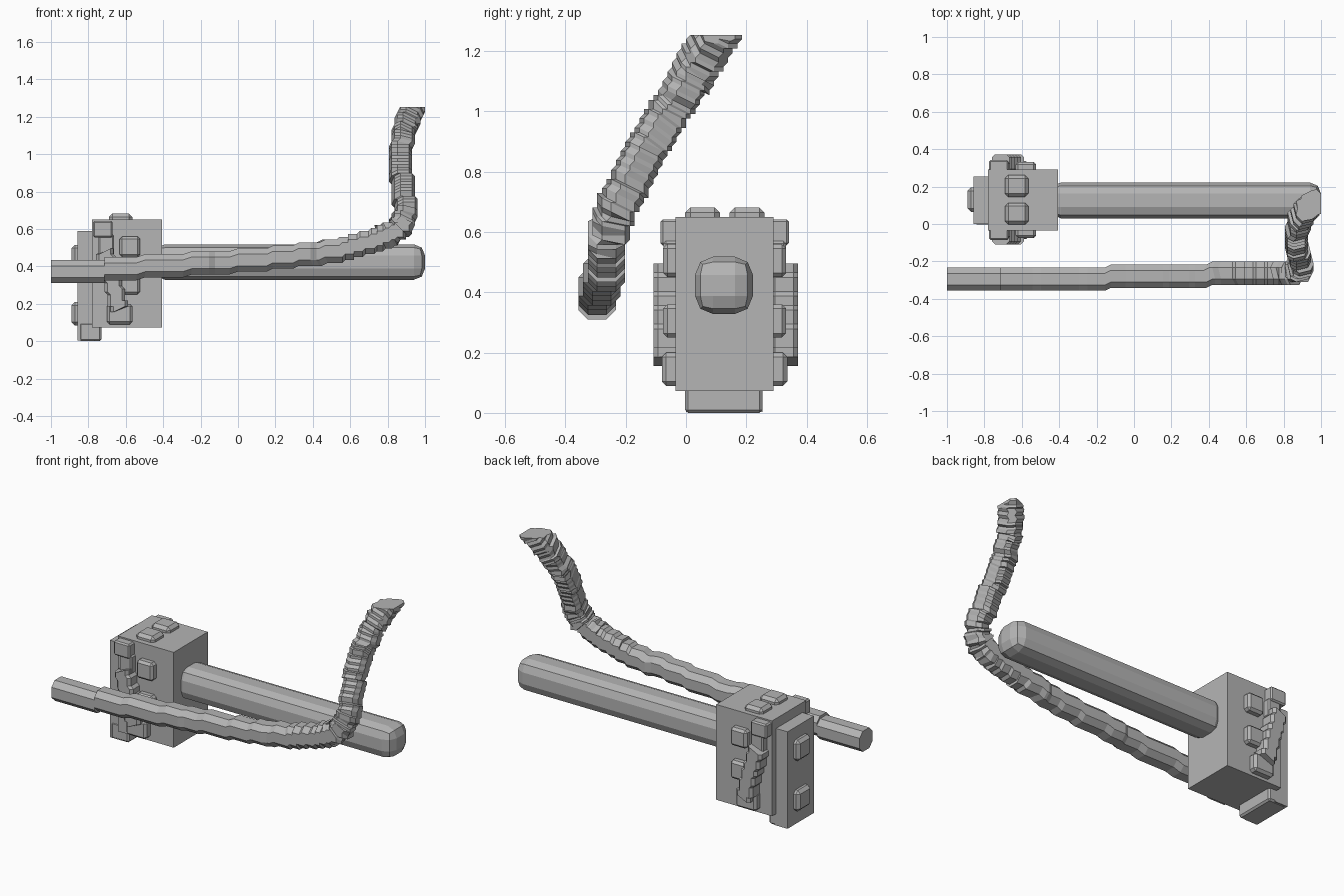
import bpy, bmesh
from mathutils import Vector

cube = bpy.data.objects.get("Cube")
if cube:
    bpy.data.objects.remove(cube, do_unlink=True)

grey = bpy.data.materials.new("plain grey")
grey.use_nodes = True
COLOUR = (0.46, 0.46, 0.46, 1)
grey.diffuse_color = COLOUR
grey.node_tree.nodes["Principled BSDF"].inputs["Base Color"].default_value = COLOUR

MID_Y = 0.128   # centre plane of the housing
STEP = 0.0155   # terrace size of the stepped surfaces


def make_object(name, bm):
    bmesh.ops.recalc_face_normals(bm, faces=bm.faces)
    mesh = bpy.data.meshes.new(name)
    bm.to_mesh(mesh)
    bm.free()
    mesh.materials.append(grey)
    obj = bpy.data.objects.new(name, mesh)
    bpy.context.collection.objects.link(obj)
    return obj


def box(name, x, y, z, bevel=0, segments=1):
    """Box between (low, high) pairs, with optional cut edges."""
    bm = bmesh.new()
    bmesh.ops.create_cube(bm, size=1)
    for v in bm.verts:
        v.co = Vector([sum(r) / 2 + c * (max(r) - min(r)) for r, c in zip((x, y, z), v.co)])
    obj = make_object(name, bm)
    if bevel:
        mod = obj.modifiers.new("cut edges", "BEVEL")
        mod.width, mod.segments = bevel, segments
    return obj


def smooth_path(points, count):
    """Catmull-Rom curve through the points."""
    p = [Vector(q) for q in points]
    p = [2 * p[0] - p[1]] + p + [2 * p[-1] - p[-2]]
    path = []
    for a, b, c, d in zip(p, p[1:], p[2:], p[3:]):
        for i in range(count):
            t = i / count
            path.append(b + t / 2 * ((c - a) + t * ((2 * a - 5 * b + 4 * c - d)
                        + t * (3 * (b - c) + d - a))))
    return path + [p[-2]]


def stepped_sweep(name, points, half_w, half_h, cut, cuts=(), count=14):
    """Sweep a cut-corner rectangle and snap it into small terraces."""
    path = smooth_path(points, count)
    w, h = half_w, half_h
    section = [(w, cut - h), (w, h - cut), (w - cut, h), (cut - w, h),
               (-w, h - cut), (-w, cut - h), (cut - w, -h), (w - cut, -h)]
    bm = bmesh.new()
    side = Vector((0, 1, 0))
    rings = []
    for i, centre in enumerate(path):
        along = (path[min(i + 1, len(path) - 1)] - path[max(i - 1, 0)]).normalized()
        side = (side - along * side.dot(along)).normalized()
        up = along.cross(side)
        middle = Vector([round(c / STEP) * STEP for c in centre])
        ring = []
        for a, b in section:
            co = middle + side * a + up * b
            ring.append(bm.verts.new([round(c / STEP) * STEP for c in co]))
        rings.append(ring)
    for r, s in zip(rings, rings[1:]):
        for k in range(8):
            n = (k + 1) % 8
            bm.faces.new((r[k], r[n], s[n], s[k]))
    bm.faces.new(rings[0])
    bm.faces.new(rings[-1])
    bmesh.ops.remove_doubles(bm, verts=bm.verts, dist=0.0005)
    for co, normal in cuts:
        bmesh.ops.bisect_plane(bm, geom=bm.verts[:] + bm.edges[:] + bm.faces[:],
                               plane_co=co, plane_no=normal, clear_outer=True)
        bmesh.ops.holes_fill(bm, edges=[e for e in bm.edges if e.is_boundary])
    return make_object(name, bm)


# Housing, end plate and foot
box("housing", (-0.78, -0.406), (-0.035, 0.291), (0.073, 0.65))
box("end_plate", (-0.857, -0.77), (0, 0.253), (0.003, 0.59))
box("foot", (-0.85, -0.73), (-0.003, 0.253), (0, 0.1), 0.01)

# Long rod with rounded corners
box("rod", (-0.45, 1), (0.03, 0.222), (0.328, 0.518), 0.06, 2)

# Buttons on the end plate and the top
for label, z in (("lower", 0.147), ("upper", 0.452)):
    box(label + "_end_button", (-0.89, -0.82), (0.065, 0.195), (z - 0.063, z + 0.063), 0.018)
for label, y in (("front", 0.055), ("back", 0.203)):
    box(label + "_top_button", (-0.69, -0.565), (y - 0.058, y + 0.058), (0.6, 0.682), 0.018)

# Matching fittings on both long sides
for label, s in (("front", -1), ("back", 1)):
    def out(d):
        return (MID_Y + s * 0.12, MID_Y + s * d)

    for level, z in (("lower", 0.305), ("upper", 0.505)):
        box(f"{label}_{level}_side_button", (-0.633, -0.523), out(0.204), (z - 0.055, z + 0.055), 0.014)
    box(label + "_top_clip", (-0.775, -0.67), out(0.213), (0.555, 0.642), 0.008)
    box(label + "_neck", (-0.745, -0.662), out(0.203), (0.46, 0.57), 0.008)
    box(label + "_bottom_clip", (-0.7, -0.563), out(0.208), (0.09, 0.2), 0.014)
    y = MID_Y + s * 0.19
    stepped_sweep(label + "_strap", [(-0.715, y, 0.48), (-0.69, y, 0.39), (-0.662, y, 0.28),
                                     (-0.635, y, 0.165)], 0.042, 0.05, 0.012, count=8)

# Long bent arm, trimmed flat at both ends
arm_path = [(-1.06, -0.295, 0.37), (-0.8, -0.295, 0.373), (-0.6, -0.293, 0.39),
            (-0.04, -0.285, 0.425), (0.44, -0.27, 0.47), (0.62, -0.265, 0.508),
            (0.77, -0.262, 0.555), (0.86, -0.255, 0.605), (0.895, -0.225, 0.69),
            (0.888, -0.183, 0.77), (0.875, -0.13, 0.88), (0.872, -0.055, 1.0),
            (0.89, 0.025, 1.13), (0.94, 0.098, 1.25), (0.98, 0.15, 1.34)]
stepped_sweep("bent_arm", arm_path, 0.062, 0.062, 0.026,
              [((-1, 0, 0), (-1, 0, 0)), ((1, 0, 0), (1, 0, 0)), ((0, 0, 1.253), (0, 0, 1))])
